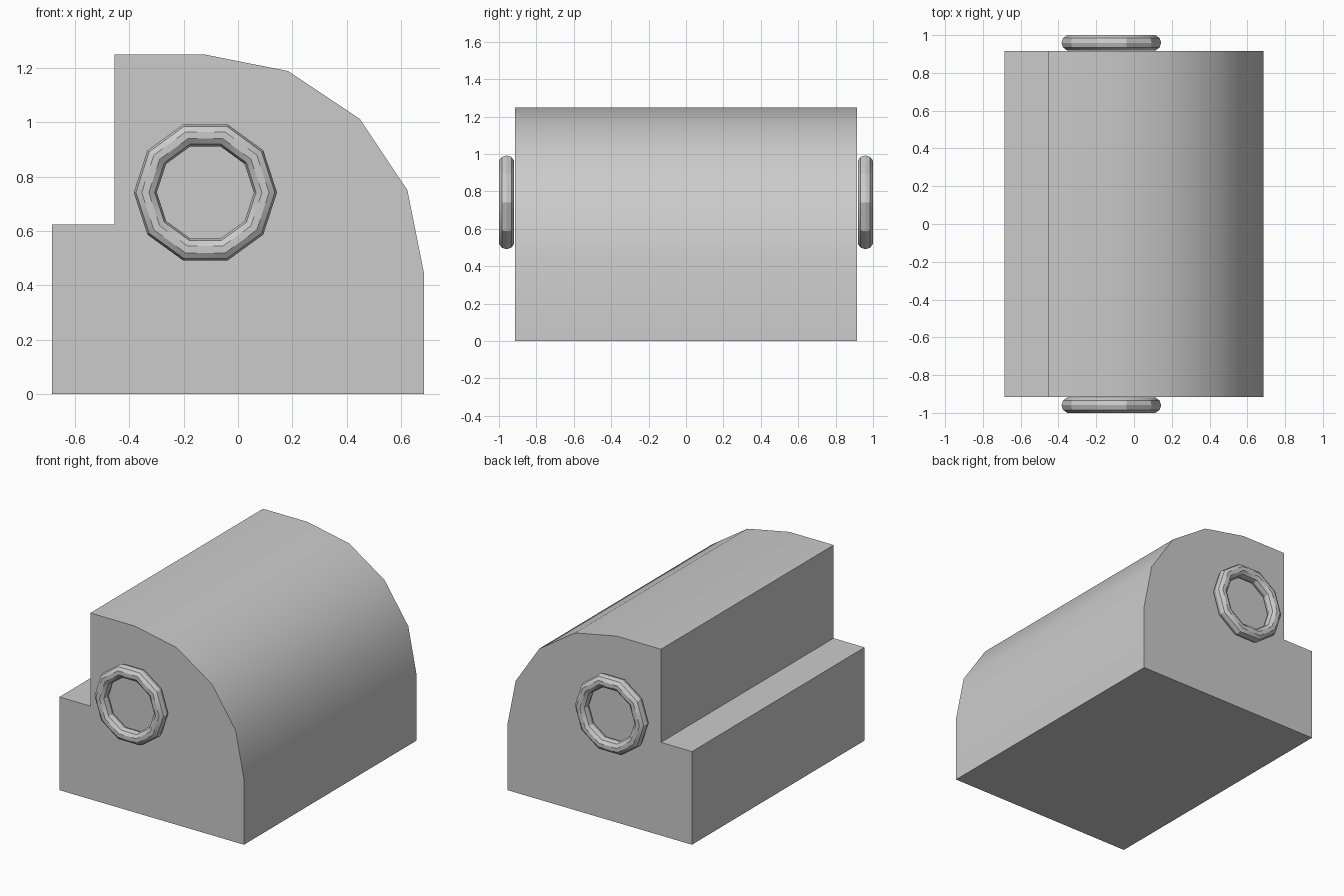
import bpy, bmesh
from math import cos, sin, pi, radians

if "Cube" in bpy.data.objects:
    bpy.data.objects.remove(bpy.data.objects["Cube"])

HALF_DEPTH = 0.915


def finish(obj):
    bpy.ops.object.select_all(action='DESELECT')
    obj.select_set(True)
    bpy.context.view_layer.objects.active = obj
    bpy.ops.object.shade_smooth_by_angle(angle=radians(30))


# Body: stepped block with a quarter-round shoulder, extruded front to back
arc = [(-0.125 + 0.81 * cos(i * pi / 8), 0.44 + 0.81 * sin(i * pi / 8)) for i in range(5)]
profile = [(-0.685, 0), (0.685, 0)] + arc + [(-0.455, 1.25), (-0.455, 0.625), (-0.685, 0.625)]

bm = bmesh.new()
face = bm.faces.new([bm.verts.new((x, -HALF_DEPTH, z)) for x, z in profile])
result = bmesh.ops.extrude_face_region(bm, geom=[face], use_keep_orig=True)
new_verts = [g for g in result['geom'] if isinstance(g, bmesh.types.BMVert)]
bmesh.ops.translate(bm, verts=new_verts, vec=(0, 2 * HALF_DEPTH, 0))
bmesh.ops.recalc_face_normals(bm, faces=bm.faces)
mesh = bpy.data.meshes.new("body")
bm.to_mesh(mesh)
bm.free()
body = bpy.data.objects.new("body", mesh)
bpy.context.collection.objects.link(body)
finish(body)

# Rings: one ten-sided ring on each end face
for name, side in (("front_ring", -1), ("back_ring", 1)):
    bpy.ops.mesh.primitive_torus_add(
        major_segments=10, minor_segments=10, major_radius=0.221, minor_radius=0.0425,
        location=(-0.12, side * 0.9592, 0.742), rotation=(pi / 2, 0, 0))
    ring = bpy.context.object
    ring.name = name
    finish(ring)
